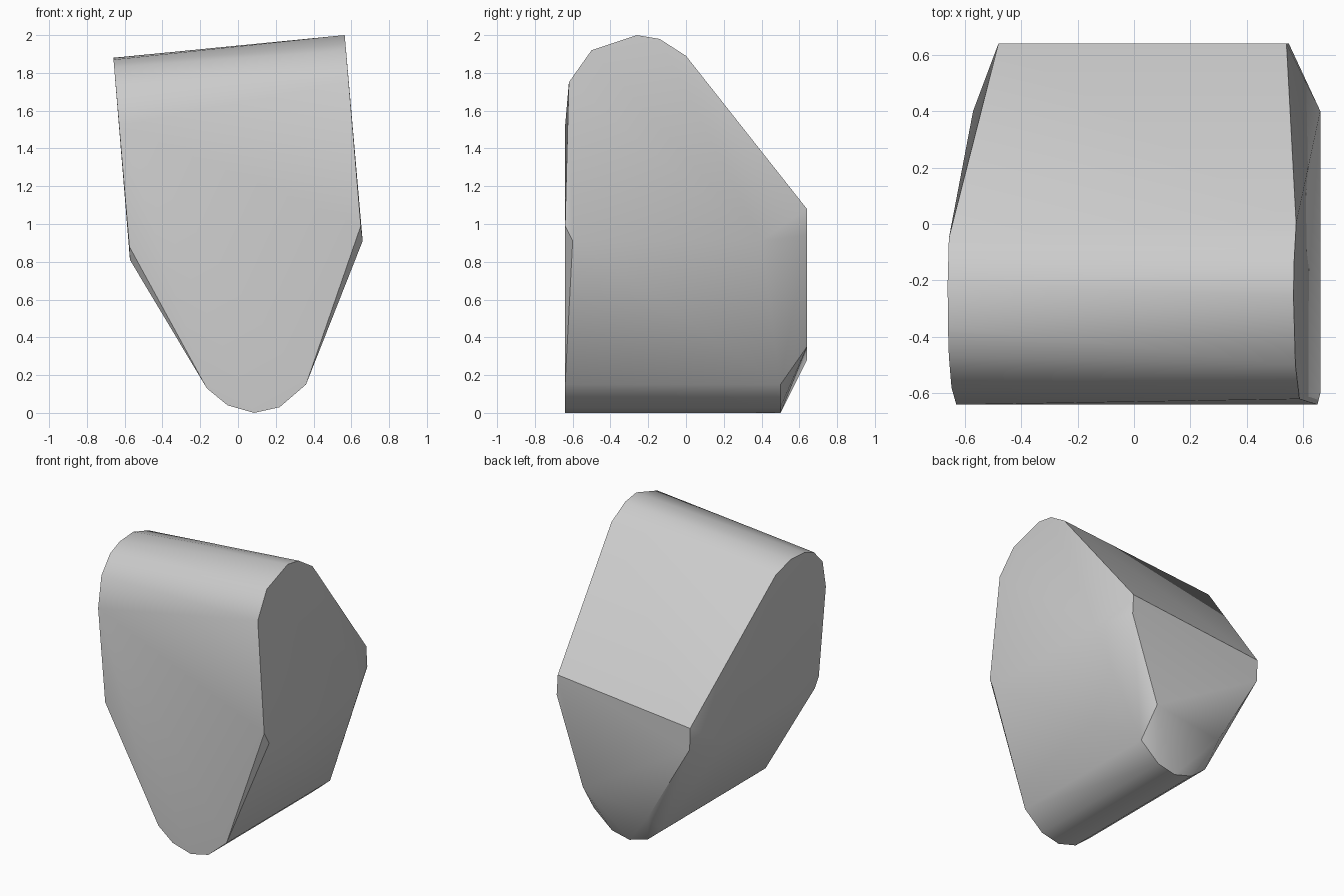
import bpy
import bmesh
import math

default_cube = bpy.data.objects.get("Cube")
if default_cube:
    bpy.data.objects.remove(default_cube, do_unlink=True)

HALF_DEPTH = 0.64


def end_profile(points, top_x, top_z):
    """Rounded upper end, leaning outward as it drops."""
    lean = 0.085
    return [(top_x + lean * (top_z - z), y, z) for y, z in points]


# Rounded ridge: one profile at each end of the tilted top
corners = end_profile([(-0.62, 1.75), (-0.5, 1.92), (-0.26, 2.0),
                       (-0.14, 1.98), (0.0, 1.89)], 0.565, 2.0)
corners += end_profile([(-HALF_DEPTH, 1.52), (-0.58, 1.72), (-0.47, 1.83),
                        (-0.36, 1.87), (-0.21, 1.88), (-0.05, 1.83)], -0.66, 1.88)

# Rounded keel: one arc swept from front to back
keel = [(0.36, 0.15), (0.22, 0.03), (0.085, 0.0), (-0.055, 0.04), (-0.165, 0.13)]
for y in (-HALF_DEPTH, 0.5):
    corners += [(x, y, z) for x, z in keel]

# Widest shoulders on both sides
corners += [(0.65, -HALF_DEPTH, 0.99), (0.66, -0.6, 0.91), (0.66, 0.4, 0.91)]
corners += [(-0.575, -HALF_DEPTH, 0.88), (-0.572, -0.6, 0.81), (-0.57, 0.4, 0.81)]

# Flat back panel
back = [(0.54, 1.08), (0.548, 0.94), (0.346, 0.35),
        (-0.158, 0.28), (-0.476, 0.83), (-0.48, 0.98)]
corners += [(x, HALF_DEPTH, z) for x, z in back]

# Wrap the profiles in one faceted skin
bm = bmesh.new()
for corner in corners:
    bm.verts.new(corner)
hull = bmesh.ops.convex_hull(bm, input=bm.verts[:])
loose = [v for v in bm.verts if not v.link_faces]
bmesh.ops.delete(bm, geom=loose, context="VERTS")
bmesh.ops.dissolve_limit(bm, angle_limit=math.radians(0.5),
                         verts=bm.verts[:], edges=bm.edges[:])
bmesh.ops.recalc_face_normals(bm, faces=bm.faces[:])

mesh = bpy.data.meshes.new("wedge_block")
bm.to_mesh(mesh)
bm.free()
block = bpy.data.objects.new("wedge_block", mesh)
bpy.context.collection.objects.link(block)

# Plain grey surface
grey = bpy.data.materials.new("light_grey")
grey.use_nodes = True
colour = (0.6, 0.6, 0.6, 1.0)
grey.diffuse_color = colour
grey.node_tree.nodes["Principled BSDF"].inputs["Base Color"].default_value = colour
mesh.materials.append(grey)

# Soft rounded ends, crisp panel edges
bpy.ops.object.select_all(action="DESELECT")
block.select_set(True)
bpy.context.view_layer.objects.active = block
bpy.ops.object.shade_smooth_by_angle(angle=math.radians(30))
